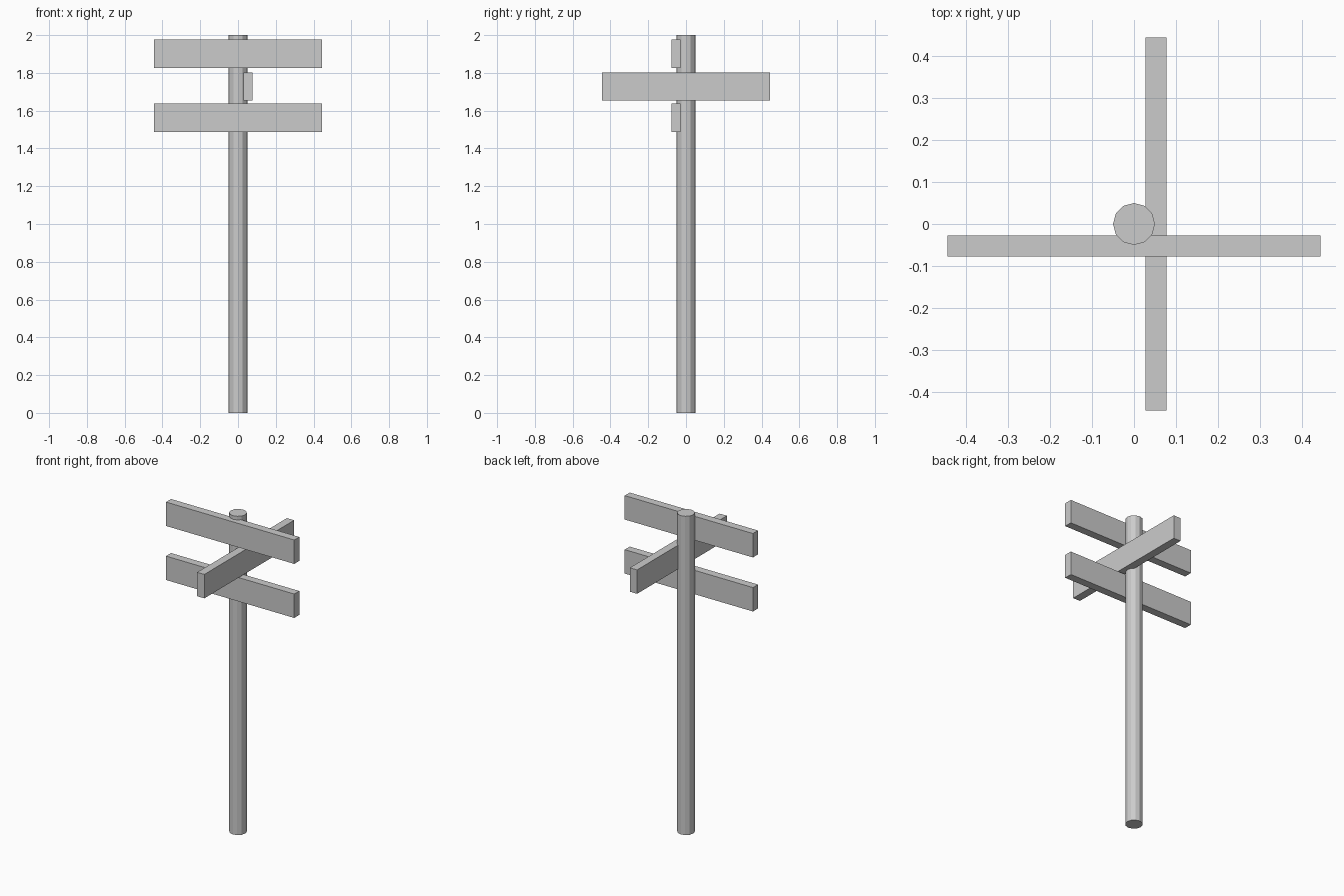
import bpy

if "Cube" in bpy.data.objects:
    bpy.data.objects.remove(bpy.data.objects["Cube"])

BOARD = (0.89, 0.05, 0.15)   # length, thickness, height
OFFSET = 0.053               # board centre distance from pole axis

# Twelve-sided pole
bpy.ops.mesh.primitive_cylinder_add(vertices=12, radius=0.05, depth=2, location=(0, 0, 1))
bpy.context.object.name = "pole"


def add_board(name, z, sideways=False):
    length, thick, height = BOARD
    loc = (OFFSET, 0, z) if sideways else (0, -OFFSET, z)
    bpy.ops.mesh.primitive_cube_add(size=1, location=loc)
    board = bpy.context.object
    board.name = name
    board.scale = (thick, length, height) if sideways else (length, thick, height)
    bpy.ops.object.transform_apply(location=False, rotation=False, scale=True)


# Sign boards, alternating front and right side
add_board("top_board", 1.902)
add_board("middle_board", 1.728, sideways=True)
add_board("bottom_board", 1.563)
